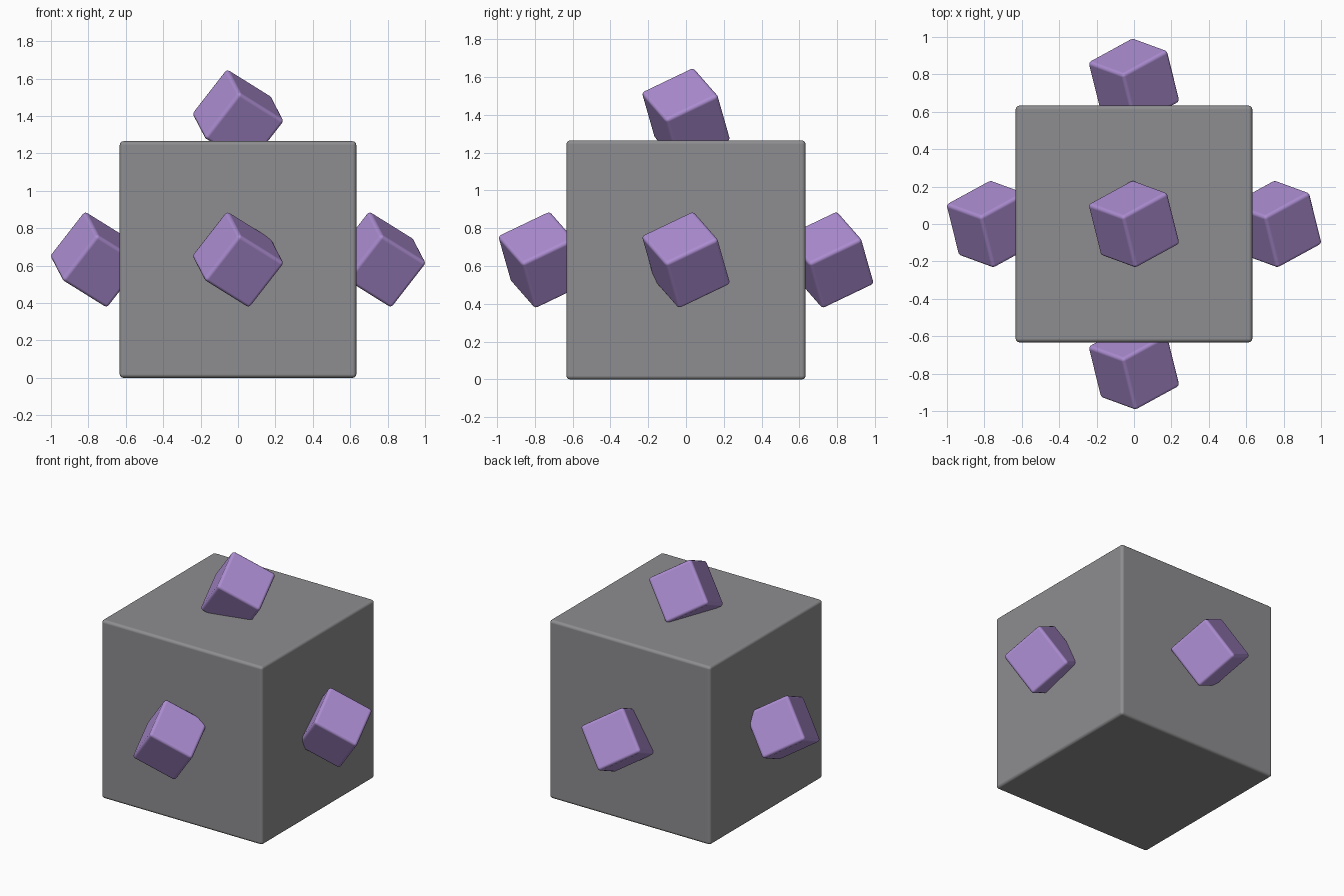
import bpy
from mathutils import Vector

default = bpy.data.objects.get("Cube")
if default:
    bpy.data.objects.remove(default, do_unlink=True)


def make_material(name, rgb):
    mat = bpy.data.materials.new(name)
    mat.use_nodes = True
    color = (*rgb, 1.0)
    mat.diffuse_color = color
    mat.node_tree.nodes["Principled BSDF"].inputs["Base Color"].default_value = color
    return mat


def rounded_cube(name, size, center, tilt, radius, mat):
    bpy.ops.mesh.primitive_cube_add(size=size, location=center, rotation=(tilt, tilt, tilt))
    obj = bpy.context.object
    obj.name = name
    obj.data.materials.append(mat)
    bevel = obj.modifiers.new("Rounded edges", 'BEVEL')
    bevel.width = radius
    bevel.segments = 3
    bevel.harden_normals = True
    bpy.ops.object.shade_smooth_by_angle()
    return obj


grey = make_material("Grey", (0.27, 0.27, 0.28))
purple = make_material("Purple", (0.42, 0.27, 0.65))

# Large body standing on the ground
BODY = 1.265
middle = Vector((0, 0, BODY / 2))
rounded_cube("body_cube", BODY, middle, 0, 0.02, grey)

# Identically tilted small cubes, half sunk into every face but the bottom
REACH = 0.76
sides = {
    "left": (1, 0, 0),
    "right": (-1, 0, 0),
    "front": (0, -1, 0),
    "back": (0, 1, 0),
    "top": (0, 0, 1),
}
for side, direction in sides.items():
    rounded_cube(side + "_small_cube", BODY / 4, middle + REACH * Vector(direction),
                 0.5, 0.02, purple)
